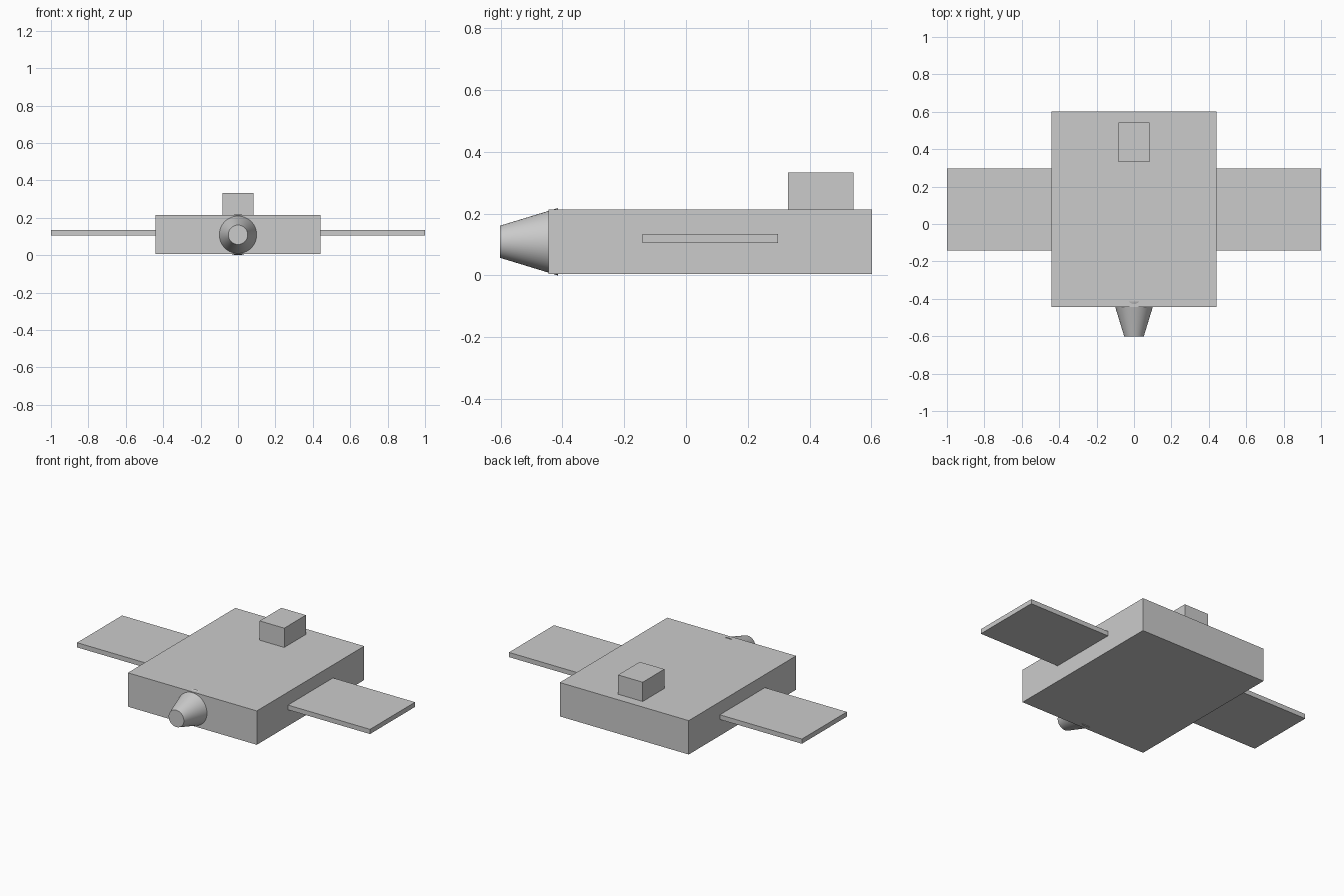
import bpy
from math import radians

if "Cube" in bpy.data.objects:
    bpy.data.objects.remove(bpy.data.objects["Cube"])


def box(name, x, y, z):
    """Box spanning the given (min, max) ranges."""
    spans = (x, y, z)
    bpy.ops.mesh.primitive_cube_add(size=1)
    ob = bpy.context.object
    ob.name = name
    centre = [(a + b) / 2 for a, b in spans]
    size = [b - a for a, b in spans]
    for v in ob.data.vertices:
        v.co = [c + p * s for c, p, s in zip(centre, v.co, size)]
    return ob


# Flat main hull
box("hull", (-0.44, 0.44), (-0.445, 0.602), (0.005, 0.214))

# Raised block at the rear of the deck
box("rear_block", (-0.084, 0.084), (0.331, 0.542), (0.214, 0.333))

# Side wings, mirrored across the centre
wings = box("side_wings", (0.44, 1.0), (-0.141, 0.298), (0.105, 0.134))
wings.modifiers.new("mirror", 'MIRROR').use_axis[0] = True

# Tapered nose cone, wide end sunk into the hull front
front, back = -0.602, -0.415
bpy.ops.mesh.primitive_cone_add(
    vertices=64, radius1=0.109, radius2=0.052, depth=back - front,
    location=(0, (front + back) / 2, 0.109), rotation=(radians(90), 0, 0))
bpy.context.object.name = "nose_cone"
bpy.ops.object.shade_smooth_by_angle(angle=radians(30))
